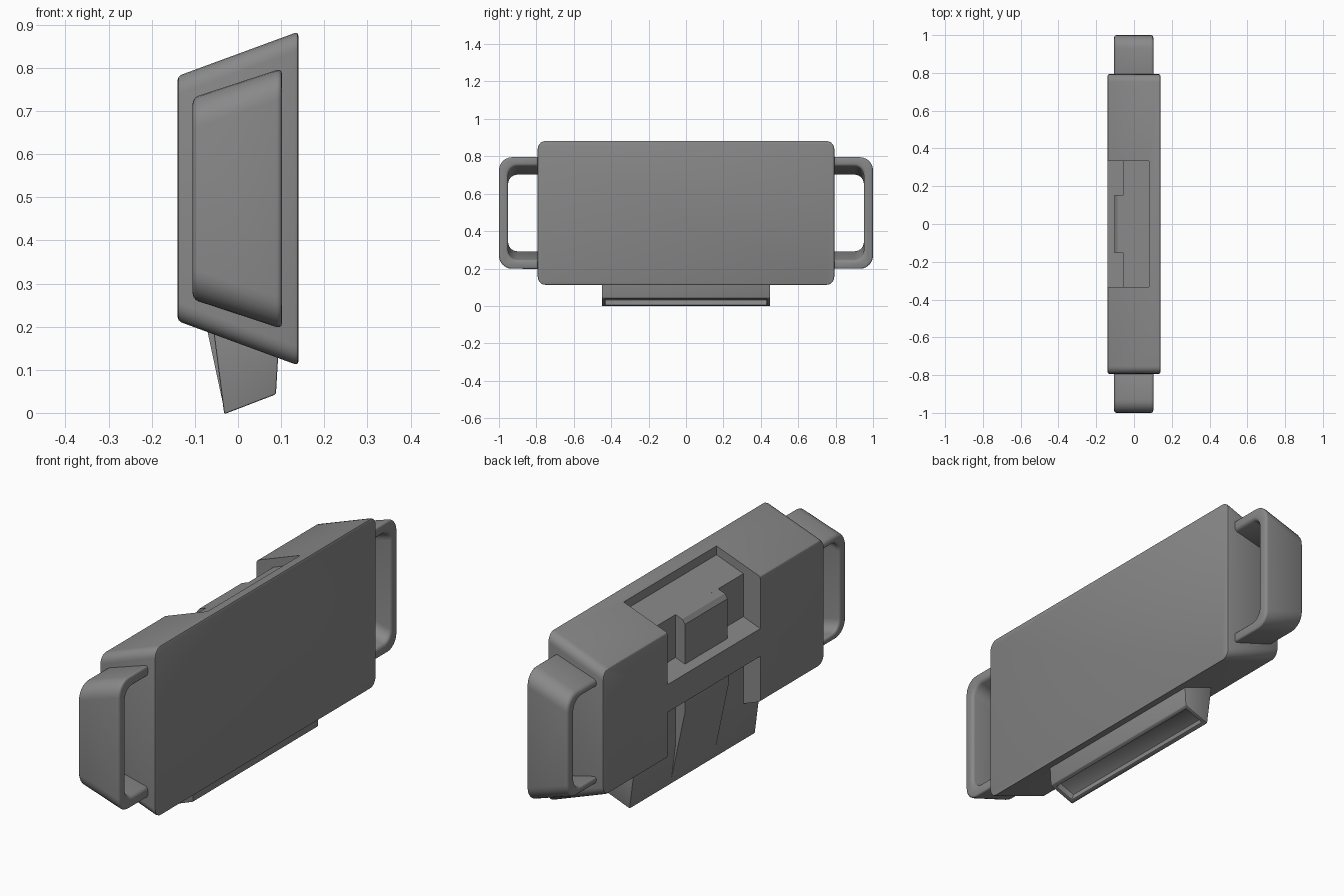
import bpy, bmesh, math

if "Cube" in bpy.data.objects:
    bpy.data.objects.remove(bpy.data.objects["Cube"])

MID = 0.497  # height of the mirror line shared by body and handles

grey = bpy.data.materials.new("dark_grey")
grey.diffuse_color = (0.25, 0.25, 0.25, 1.0)
grey.use_nodes = True
grey.node_tree.nodes["Principled BSDF"].inputs["Base Color"].default_value = grey.diffuse_color


def finish(bm, name, bevel=0.0, segments=2):
    bmesh.ops.recalc_face_normals(bm, faces=bm.faces[:])
    me = bpy.data.meshes.new(name)
    bm.to_mesh(me)
    bm.free()
    me.materials.append(grey)
    ob = bpy.data.objects.new(name, me)
    bpy.context.collection.objects.link(ob)
    if bevel:
        m = ob.modifiers.new("edge_rounding", 'BEVEL')
        m.width = bevel
        m.segments = segments
        m.limit_method = 'ANGLE'
        m.angle_limit = math.radians(35)
    return ob


def apply_modifiers(ob):
    bpy.ops.object.select_all(action='DESELECT')
    bpy.context.view_layer.objects.active = ob
    ob.select_set(True)
    for m in list(ob.modifiers):
        bpy.ops.object.modifier_apply(modifier=m.name)


def smooth(ob, angle=32):
    apply_modifiers(ob)
    bpy.ops.object.shade_smooth_by_angle(angle=math.radians(angle))


def loft(a, b):
    """Closed solid between two loops with equal point counts."""
    bm = bmesh.new()
    va = [bm.verts.new(p) for p in a]
    vb = [bm.verts.new(p) for p in b]
    n = len(va)
    for i in range(n):
        j = (i + 1) % n
        bm.faces.new((va[i], va[j], vb[j], vb[i]))
    bm.faces.new(va[::-1])
    bm.faces.new(vb)
    return bm


def prism(profile, half_width):
    """XZ profile extruded symmetrically along y."""
    return loft([(x, -half_width, z) for x, z in profile],
                [(x, half_width, z) for x, z in profile])


# Body: tapered slab, strongly rounded on the short corner edges
bm = prism([(-0.14, 0.213), (0.14, 0.110), (0.14, 0.884), (-0.14, 0.781)], 0.793)
corner_edges = [e for e in bm.edges
                if abs(e.verts[0].co.x - e.verts[1].co.x) > 0.2]
bmesh.ops.bevel(bm, geom=corner_edges, offset=0.04, offset_type='OFFSET',
                segments=5, profile=0.5, affect='EDGES')
body = finish(bm, "body", 0.009)
apply_modifiers(body)

# Channels above and below the crossbar, plus the shallow top pocket
channels = {
    "upper_channel": [(-0.3, 0.485), (-0.055, 0.577), (-0.055, 0.772),
                      (0.08, 0.822), (0.08, 1.0), (-0.3, 1.0)],
    "lower_channel": [(-0.3, 0.478), (-0.055, 0.388), (-0.055, 0.0), (-0.3, 0.0)],
}
for name, profile in channels.items():
    cutter = finish(prism(profile, 0.333), name)
    cutter.hide_render = True
    m = body.modifiers.new(name, 'BOOLEAN')
    m.operation = 'DIFFERENCE'
    m.solver = 'EXACT'
    m.object = cutter
    apply_modifiers(body)
    bpy.data.objects.remove(cutter, do_unlink=True)
smooth(body)

# Latch block on the crossbar ledge, its top running on from the pocket floor
latch = finish(prism([(-0.102, 0.557), (-0.102, 0.740), (-0.088, 0.7598),
                      (-0.02, 0.7849), (-0.02, 0.57)], 0.153), "latch")
smooth(latch)

# Foot: wedge plate with a long slot in its sloping underside
bm = prism([(-0.0565, 0.186), (-0.032, -0.003), (0.088, 0.043),
            (0.1, 0.25), (-0.04, 0.25)], 0.45)
bmesh.ops.recalc_face_normals(bm, faces=bm.faces[:])
bottom = min(bm.faces, key=lambda f: f.calc_center_median().z)
bmesh.ops.inset_region(bm, faces=[bottom], thickness=0.027)
bmesh.ops.inset_region(bm, faces=[bottom], thickness=0.0001, depth=-0.03)
smooth(finish(bm, "foot", 0.004))

# Raised centre rib on the foot, tapering out towards the bottom
smooth(finish(prism([(-0.033, 0.012), (-0.104, 0.345), (-0.104, 0.42),
                     (-0.03, 0.42), (-0.03, 0.03)], 0.155), "foot_rib"))


# Handles: rounded U brackets whose height grows towards +x
def bracket(y_end, half, radius):
    pts = [(0.77, half)]
    for sign in (1, -1):
        for i in range(7):
            t = math.pi / 2 * (i / 6)
            a = math.pi / 2 - t if sign > 0 else -t
            pts.append((y_end - radius + radius * math.cos(a),
                        sign * (half - radius) + radius * math.sin(a)))
    return pts + [(0.77, -half)]


def handle_section(x, outer, inner, side):
    loop = bracket(1.0, outer, 0.07) + bracket(0.951, inner, 0.05)[::-1]
    return [(x, side * y, MID + z) for y, z in loop]


for side, name in ((-1, "front_handle"), (1, "back_handle")):
    bm = loft(handle_section(-0.105, 0.234, 0.202, side),
              handle_section(0.102, 0.302, 0.252, side))
    smooth(finish(bm, name, 0.013, 3), 45)
